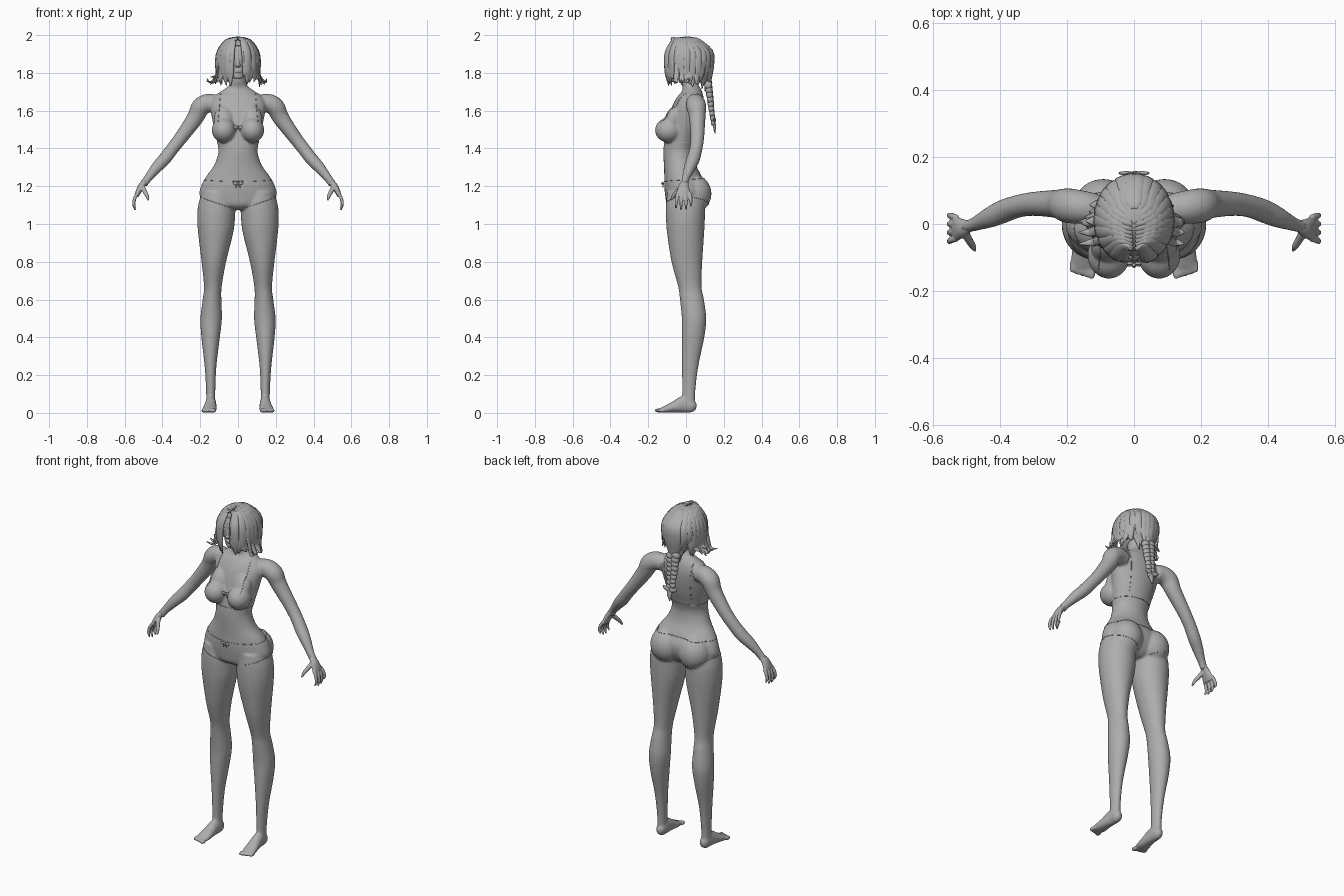
import bpy, bmesh, math, random
from mathutils import Vector, Matrix
from mathutils.bvhtree import BVHTree

random.seed(4)
if "Cube" in bpy.data.objects:
    bpy.data.objects.remove(bpy.data.objects["Cube"])

grey = bpy.data.materials.new("plain grey")
grey.use_nodes = True
grey.diffuse_color = (0.42, 0.42, 0.42, 1)
grey.node_tree.nodes["Principled BSDF"].inputs["Base Color"].default_value = grey.diffuse_color
X, Y, Z = Vector((1, 0, 0)), Vector((0, 1, 0)), Vector((0, 0, 1))


def spline(rows, steps=4):
    """Catmull-Rom through rows of numbers."""
    out = []
    for i in range(len(rows) - 1):
        a, b = rows[max(i - 1, 0)], rows[i]
        c, d = rows[i + 1], rows[min(i + 2, len(rows) - 1)]
        for k in range(steps):
            t = k / steps
            out.append([q + t * (r - p) / 2 + t * t * (p - 2.5 * q + 2 * r - s / 2)
                        + t ** 3 * (1.5 * (q - r) + (s - p) / 2) for p, q, r, s in zip(a, b, c, d)])
    return out + [list(rows[-1])]


def loft(bm, rows, ref=X, axis=None, n=24, steps=4):
    """Skin rings of (x, y, z, radius along ref, radius across)."""
    rows = spline(rows, steps)
    pts = [Vector(r[:3]) for r in rows]
    rings = []
    for i, r in enumerate(rows):
        t = axis or (pts[min(i + 1, len(pts) - 1)] - pts[max(i - 1, 0)]).normalized()
        a = (ref - t * ref.dot(t)).normalized()
        b = t.cross(a)
        rings.append([bm.verts.new(pts[i] + a * r[3] * math.cos(k * math.tau / n)
                                   + b * r[4] * math.sin(k * math.tau / n)) for k in range(n)])
    for lo, hi in zip(rings, rings[1:]):
        for k in range(n):
            bm.faces.new((lo[k], lo[(k + 1) % n], hi[(k + 1) % n], hi[k]))
    bm.faces.new(rings[0][::-1])
    bm.faces.new(rings[-1])


def column(bm, rows):
    """Upright loft from (z, x min, x max, y front, y back)."""
    loft(bm, [((l + r) / 2, (f + b) / 2, z, (r - l) / 2, (b - f) / 2)
              for z, l, r, f, b in rows], axis=Z, n=32)


def ball(bm, centre, radii, tilt=0, axis="X"):
    m = Matrix.Translation(centre) @ Matrix.Rotation(tilt, 4, axis) @ Matrix.Diagonal((*radii, 1))
    return bmesh.ops.create_uvsphere(bm, u_segments=24, v_segments=16, radius=1, matrix=m)["verts"]


def both(bm):
    """Mirror everything to the other side."""
    geo = bmesh.ops.duplicate(bm, geom=bm.verts[:] + bm.edges[:] + bm.faces[:])["geom"]
    for v in geo:
        if isinstance(v, bmesh.types.BMVert):
            v.co.x *= -1


def finish(bm, name, voxel=0, smooth=0):
    bmesh.ops.recalc_face_normals(bm, faces=bm.faces[:])
    me = bpy.data.meshes.new(name)
    bm.to_mesh(me)
    bm.free()
    me.materials.append(grey)
    me.shade_smooth()
    ob = bpy.data.objects.new(name, me)
    bpy.context.collection.objects.link(ob)
    if voxel:
        mod = ob.modifiers.new("blend", "REMESH")
        mod.mode, mod.voxel_size, mod.use_smooth_shade = "VOXEL", voxel, True
        mod = ob.modifiers.new("soften", "SMOOTH")
        mod.factor, mod.iterations = 0.5, smooth
    return ob


# Body: limbs and fuller forms first, mirrored, then the trunk
bm = bmesh.new()
column(bm, [(1.17, .03, .19, -.1, .09), (1.1, .015, .211, -.106, .1), (1.03, .016, .216, -.106, .1),
            (.95, .026, .211, -.1, .096), (.8, .063, .193, -.077, .086), (.67, .086, .18, -.042, .082),
            (.6, .088, .187, -.032, .095), (.5, .085, .199, -.022, .107), (.4, .096, .194, -.022, .097),
            (.25, .114, .177, -.021, .066), (.12, .12, .169, -.02, .05), (.04, .12, .169, -.02, .048)])
loft(bm, [(.143, .055, .03, .012, .015), (.143, .035, .035, .026, .034), (.144, -.01, .045, .029, .045),
          (.147, -.06, .032, .034, .031), (.151, -.105, .02, .038, .02), (.153, -.13, .016, .032, .013)], ref=X)
for i in range(5):
    ball(bm, (.126 + .015 * i, -.147 + .005 * i, .013), (.011 if i == 0 else .008, .021, .012))
loft(bm, [(.11, .045, 1.635, .045, .045), (.155, .05, 1.64, .05, .05), (.198, .055, 1.618, .052, .05),
          (.228, .06, 1.56, .043, .044), (.302, .06, 1.457, .036, .036), (.35, .052, 1.395, .034, .034),
          (.39, .038, 1.343, .035, .034), (.43, .02, 1.3, .031, .03), (.475, 0, 1.245, .021, .022),
          (.5, -.008, 1.21, .018, .022)], ref=Y)
ball(bm, (.075, -.092, 1.497), (.064, .072, .066))
ball(bm, (.075, -.07, 1.55), (.054, .045, .08), tilt=-.35)
ball(bm, (.092, .045, 1.16), (.092, .09, .1))
both(bm)
column(bm, [(z, -w, w, f, b) for z, w, f, b in (
    (1.075, .07, -.07, .05), (1.1, .16, -.1, .08), (1.15, .203, -.11, .105), (1.2, .196, -.115, .108),
    (1.25, .17, -.115, .085), (1.31, .127, -.117, .055), (1.38, .104, -.12, .045), (1.44, .112, -.115, .06),
    (1.5, .125, -.105, .078), (1.57, .14, -.09, .092), (1.63, .148, -.07, .097), (1.675, .128, -.045, .092),
    (1.705, .085, -.02, .083), (1.73, .052, -.02, .07), (1.76, .042, -.03, .055), (1.83, .04, -.035, .055))])
body = finish(bm, "body", voxel=.0065, smooth=5)

# Hands with curved fingers and thumb
bm = bmesh.new()
loft(bm, [(.49, -.005, 1.225, .018, .015), (.512, -.012, 1.2, .027, .017),
          (.53, -.014, 1.165, .037, .014), (.536, -.014, 1.145, .034, .01)], ref=Y)
for i in range(4):
    y = -.044 + .021 * i
    drop = (.062, .072, .068, .052)[i]
    loft(bm, [(.53, y, 1.165, .009, .009), (.545, y - .004 + .003 * i, 1.14, .0095, .009),
              (.552, y - .008 + .005 * i, 1.145 - drop * .6, .008, .008),
              (.543, y - .01 + .006 * i, 1.145 - drop, .004, .004)], ref=Y, n=12)
loft(bm, [(.508, -.02, 1.2, .014, .014), (.495, -.045, 1.175, .012, .012),
          (.482, -.066, 1.15, .01, .01), (.475, -.08, 1.125, .004, .004)], ref=Y, n=12)
both(bm)
finish(bm, "hands", voxel=.0035, smooth=2)

# Head with simple facial features
bm = bmesh.new()
for side in (-1, 1):
    ball(bm, (side * .031, -.083, 1.874), (.018, .008, .007))
    ball(bm, (side * .032, -.085, 1.892), (.022, .007, .004), tilt=side * -.12, axis="Y")
    ball(bm, (side * .077, .012, 1.862), (.008, .016, .026))
    ball(bm, (side * .007, -.098, 1.838), (.009, .008, .006))
loft(bm, [(0, -.085, 1.89, .006, .008), (0, -.094, 1.86, .008, .009), (0, -.104, 1.84, .009, .008),
          (0, -.095, 1.831, .006, .004)], axis=Z, n=12)
for z in (1.806, 1.814):
    ball(bm, (0, -.087, z), (.019, .01, .004))
column(bm, [(z, -w, w, f, b) for z, w, f, b in (
    (1.768, .016, -.085, -.04), (1.778, .034, -.09, 0), (1.8, .054, -.09, .05), (1.835, .07, -.092, .085),
    (1.88, .078, -.094, .105), (1.93, .074, -.085, .1), (1.965, .052, -.055, .075), (1.98, .02, -.02, .04))])
finish(bm, "head", voxel=.0035, smooth=2)

# Hair cap, open over the face
bm = bmesh.new()
ball(bm, (0, .015, 1.888), (.1, .116, .104))
bmesh.ops.delete(bm, geom=[f for f in bm.faces if f.calc_center_median().z < 1.8 or
                           (f.calc_center_median().y < -.035 and f.calc_center_median().z < 1.945)], context="FACES")
finish(bm, "hair_cap").modifiers.new("thickness", "SOLIDIFY").thickness = .006

# Hair locks fall from the centre parting around the head
bm = bmesh.new()
for side in (-1, 1):
    for layer in range(2):
        for k in range(11):
            deg = 24 + 14.5 * k + 6 * layer + random.uniform(-3, 3)
            s, c = side * math.sin(math.radians(deg)), -math.cos(math.radians(deg))
            tip = random.uniform(1.725, 1.785) if deg < 125 else random.uniform(1.7, 1.75)
            flare = random.uniform(.115, .15) if 45 < deg < 115 else .1
            pull = .45 if deg > 130 else 1
            root = -.075 + .012 * k
            out = .004 * layer
            loft(bm, [(side * .004, root, 1.988 - .1 * abs(root), .008, .005),
                      (s * .062, (root + .015 + c * .085) / 2, 1.972, .017, .007),
                      (s * (.1 + out), .012 + c * (.12 + out), 1.915, .023, .008),
                      (s * (.11 + out), .012 + c * (.126 + out), 1.85, .023, .008),
                      (s * .112 * (1 + pull) / 2, .012 + c * .122, 1.79, .02, .007),
                      (s * flare * pull, .012 + c * .112, tip, .003, .002)],
                 ref=Vector((-c, s, 0)), n=8, steps=3)
    # Long side wisps that kick outward
    for k in range(3):
        loft(bm, [(side * .1, -.05 + .03 * k, 1.85, .012, .006),
                  (side * .112, -.05 + .03 * k, 1.79, .015, .006),
                  (side * (.125 + .01 * k), -.055 + .03 * k, 1.75, .012, .005),
                  (side * (.15 if side > 0 else .165), -.06 + .035 * k, 1.755 + .008 * k, .002, .002)],
             ref=Y, n=8)
finish(bm, "hair_locks")

# Braid and its ribbon down the back
bm = bmesh.new()
for i in range(9):
    t = i / 8
    for side in (-1, 1):
        ball(bm, (side * .014 * (1.2 - t * .5), .118 + .026 * t, 1.745 - .2 * t - .01 * (side > 0)),
             (.026 - .011 * t, .021 - .009 * t, .024 - .007 * t), tilt=side * .6, axis="Y")
loft(bm, [(0, .144, 1.55, .01, .008), (.004, .15, 1.52, .016, .009), (0, .153, 1.48, .002, .002)], n=10)
for side in (-1, 1):
    ball(bm, (side * .024, .152, 1.55), (.024, .006, .012), tilt=side * -.4, axis="Y")
finish(bm, "braid")

# Garment seams projected onto the body
depsgraph = bpy.context.evaluated_depsgraph_get()
tree = BVHTree.FromObject(body, depsgraph)


def seam(name, rays):
    hits = [tree.ray_cast(o, d)[0] for o, d in rays]
    hits = [h for h in hits if h]
    cu = bpy.data.curves.new(name, "CURVE")
    cu.dimensions, cu.bevel_depth, cu.bevel_resolution = "3D", .0018, 1
    sp = cu.splines.new("POLY")
    sp.points.add(len(hits) - 1)
    for p, h in zip(sp.points, hits):
        p.co = (*h, 1)
    cu.materials.append(grey)
    bpy.context.collection.objects.link(bpy.data.objects.new(name, cu))


def around(x, span, height, start=0, reach=.25):
    for i in range(73):
        a = math.radians(start + span * (i / 72 - .5))
        d = Vector((math.cos(a), math.sin(a), 0))
        yield Vector((x, 0, height(a))) + d * reach, -d


seam("waistband", around(0, 360, lambda a: 1.235 + .01 * math.sin(a)))
seam("underbust_band", around(0, 360, lambda a: 1.43, reach=.2))
for side, word in ((1, "left"), (-1, "right")):
    seam(word + "_leg_hem", around(side * .11, 260, lambda a: 1.11 + .035 * side * math.cos(a),
                                   start=0 if side > 0 else 180))
    for face, end in ((-1, "front"), (1, "back")):
        seam(f"{word}_{end}_strap", [(Vector((side * (.092 + .02 * i / 20 * -face), face * .4, 1.69 - .011 * i)),
                                      -Y * face) for i in range(15 if face < 0 else 22)])

# Small bows at bust and waist
bm = bmesh.new()
for y, z in ((-.118, 1.512), (-.122, 1.215)):
    ball(bm, (0, y - .004, z), (.006, .006, .006))
    for side in (-1, 1):
        ball(bm, (side * .014, y, z), (.012, .005, .009), tilt=side * .2, axis="Y")
        ball(bm, (side * .008, y, z - .012), (.004, .003, .012), tilt=side * -.4, axis="Y")
finish(bm, "bows")
